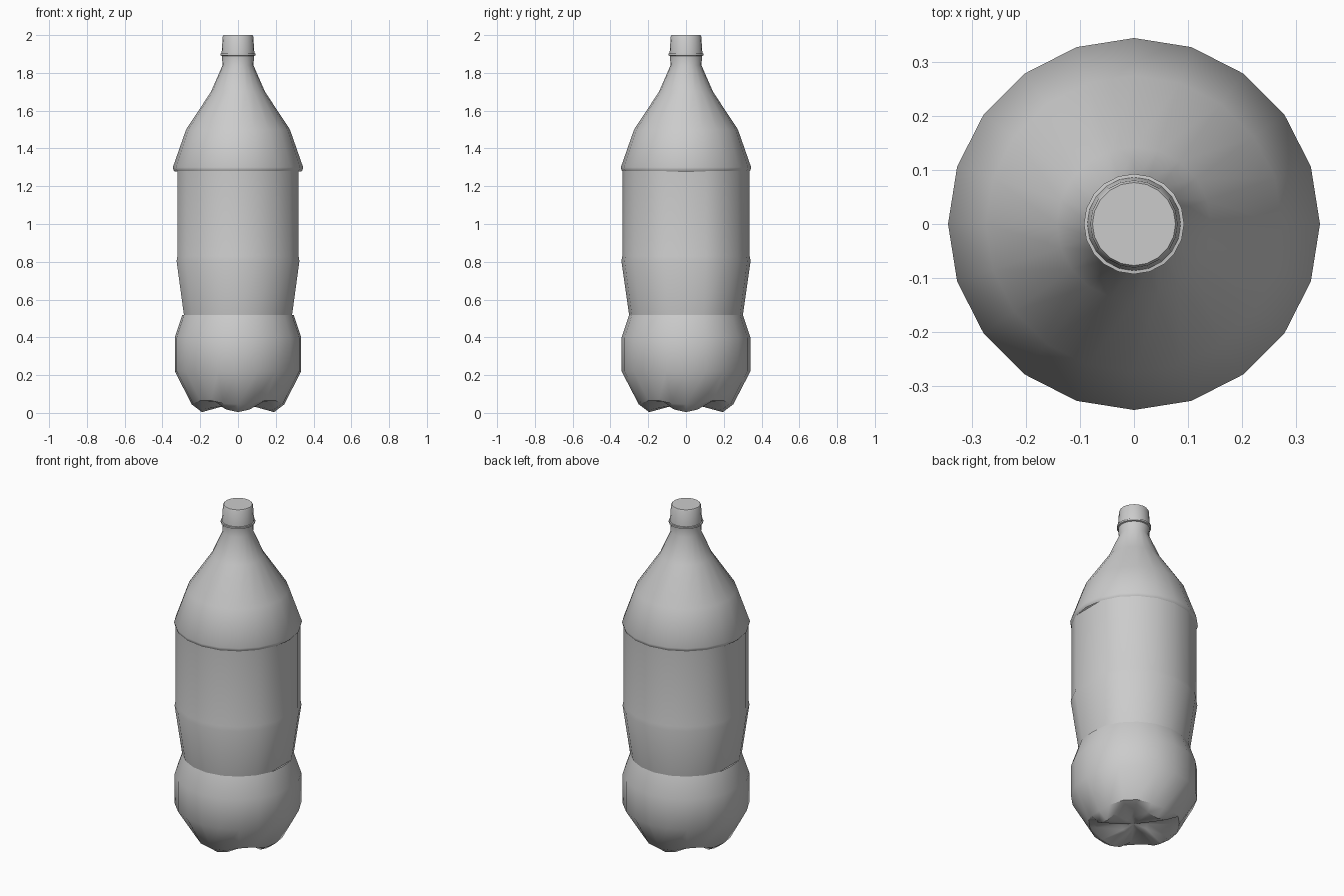
import bpy, bmesh
from math import sin, cos, pi, radians

if "Cube" in bpy.data.objects:
    bpy.data.objects.remove(bpy.data.objects["Cube"])

N = 20  # sides around the bottle


def lathe(name, rings, close_top=False, close_bottom=False, side=1.0, angle=35):
    """Spin (r, z) rings from top to bottom. Entries may be functions of the
    segment index. 'side' squeezes the vertices lying on the x axis."""
    bm = bmesh.new()
    loops = []
    for ring in rings:
        loop = []
        for i in range(N):
            r, z = ring(i) if callable(ring) else ring
            a = 2 * pi * i / N
            k = side if i % (N // 2) == 0 else 1.0
            loop.append(bm.verts.new((r * k * cos(a), r * sin(a), z)))
        loops.append(loop)
    for up, low in zip(loops, loops[1:]):
        for i in range(N):
            j = (i + 1) % N
            bm.faces.new((low[i], low[j], up[j], up[i]))
    if close_top:
        bm.faces.new(loops[0])
    if close_bottom:
        c = bm.verts.new((0, 0, close_bottom))
        for i in range(N):
            bm.faces.new((loops[-1][(i + 1) % N], loops[-1][i], c))
    me = bpy.data.meshes.new(name)
    bm.to_mesh(me)
    bm.free()
    ob = bpy.data.objects.new(name, me)
    bpy.context.collection.objects.link(ob)
    bpy.ops.object.select_all(action='DESELECT')
    ob.select_set(True)
    bpy.context.view_layer.objects.active = ob
    bpy.ops.object.shade_smooth_by_angle(angle=radians(angle))
    return ob


def foot_ring(tip, shoulder, valley):
    """Four feet on the axes: tip, its two neighbours, then a valley pair."""
    def pick(i):
        return (tip, shoulder, valley, valley, shoulder)[i % 5]
    return pick


# Screw cap
lathe("cap", [(0.077, 2.0), (0.081, 1.993), (0.087, 1.9), (0.075, 1.9)],
      close_top=True)

# Neck, collar ring and shoulder with overhanging lip
lathe("neck_and_shoulder", [
    (0.08, 1.905), (0.093, 1.903), (0.093, 1.893), (0.085, 1.89),
    (0.082, 1.84), (0.143, 1.7), (0.275, 1.5), (0.345, 1.3),
    (0.341, 1.285), (0.336, 1.278)], angle=40)

# Label panel with a shallow ridge and tapered waist
lathe("label_panel", [
    (0.337, 1.28), (0.337, 0.83), (0.342, 0.805), (0.301, 0.518)],
    side=0.951)

# Bulging base with four moulded feet
lathe("base", [
    (0.301, 0.518), (0.341, 0.40), (0.341, 0.22),
    foot_ring((0.25, 0.045), (0.25, 0.05), (0.245, 0.065)),
    foot_ring((0.195, 0.004), (0.20, 0.018), (0.205, 0.06)),
    foot_ring((0.07, 0.038), (0.07, 0.04), (0.07, 0.06))],
    close_bottom=0.055, side=0.98, angle=40)
